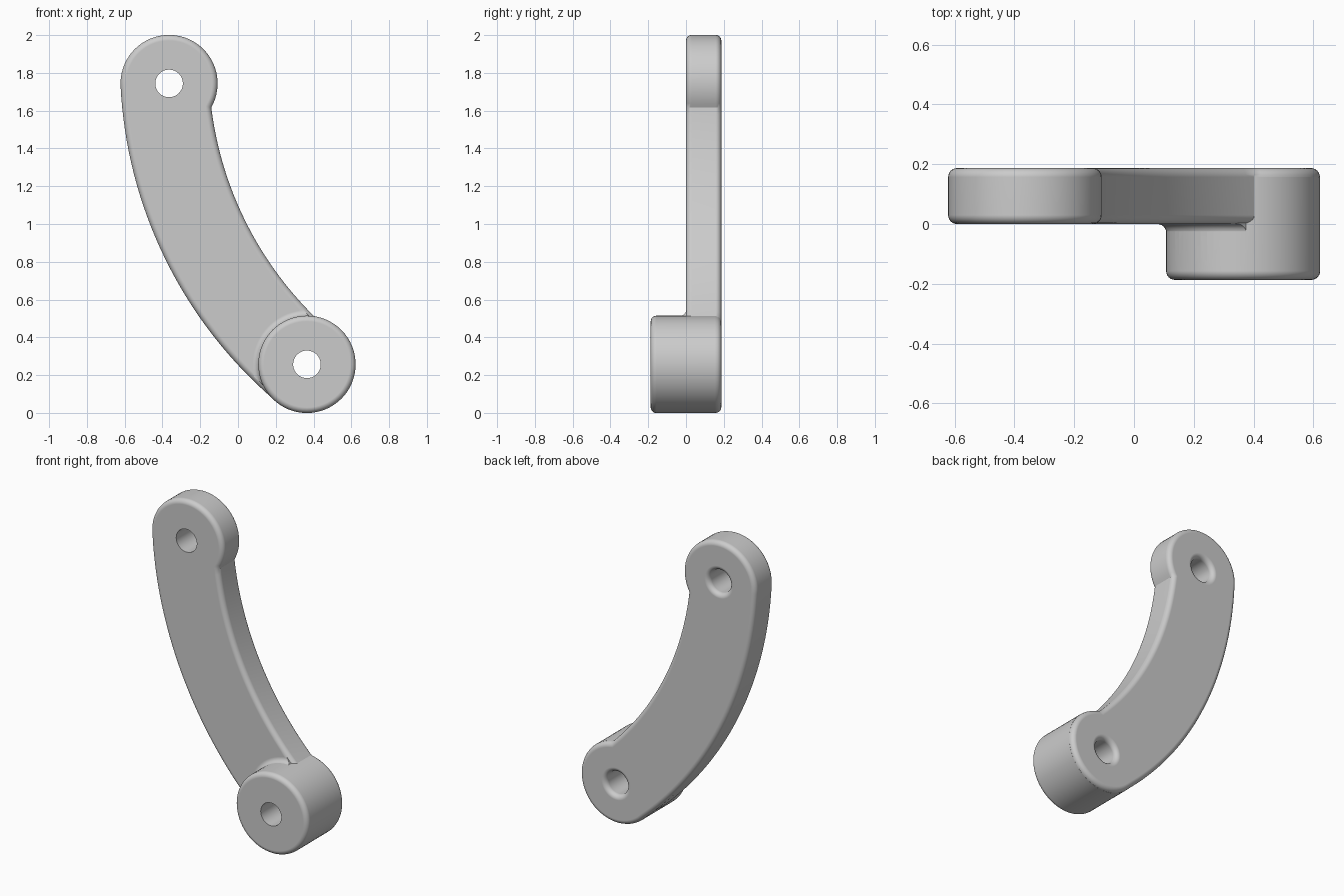
import bpy, bmesh
from math import sin, cos, pi, atan2, acos, asin, hypot, radians

cube = bpy.data.objects.get("Cube")
if cube:
    bpy.data.objects.remove(cube, do_unlink=True)

# Main dimensions: pivots and arc centre in the XZ plane
TOP, BOTTOM = (-0.365, 1.744), (0.365, 0.257)
CENTRE = (1.72, 1.847)
R = hypot(TOP[0] - CENTRE[0], TOP[1] - CENTRE[1])
END_R, INNER, THICK, ROUND = 0.257, 0.212, 0.187, 0.03
HOLE_R = 0.073

grey = bpy.data.materials.new("plain_grey")
grey.use_nodes = True
grey.diffuse_color = (0.6, 0.6, 0.6, 1)
grey.node_tree.nodes["Principled BSDF"].inputs["Base Color"].default_value = (0.6, 0.6, 0.6, 1)


def arc(c, r, a, b, n):
    """Points along an arc, without the last one."""
    steps = [a + (b - a) * i / n for i in range(n)]
    return [(c[0] + r * cos(t), c[1] + r * sin(t)) for t in steps]


def outline(inset):
    """Curved arm with two round ends, moved inwards by inset."""
    r, inner = END_R - inset, R - INNER + inset
    a_top, a_bot = [atan2(p[1] - CENTRE[1], p[0] - CENTRE[0]) % (2 * pi) for p in (TOP, BOTTOM)]
    phi = acos((R * R + r * r - inner * inner) / (2 * R * r))
    psi = asin(r * sin(phi) / inner)
    return (arc(TOP, r, a_top - pi - phi, a_top, 40)
            + arc(CENTRE, R + r, a_top, a_bot, 32)
            + arc(BOTTOM, r, a_bot, a_bot + pi + phi, 40)
            + arc(CENTRE, inner, a_bot - psi, a_top + psi, 32))


def loft(name, layers):
    """Solid from (y, ring of xz points) layers with flat caps."""
    bm = bmesh.new()
    rings = [[bm.verts.new((x, y, z)) for x, z in ring] for y, ring in layers]
    for a, b in zip(rings, rings[1:]):
        for i in range(len(a)):
            j = (i + 1) % len(a)
            bm.faces.new((a[i], a[j], b[j], b[i]))
    bm.faces.new(rings[0])
    bm.faces.new(rings[-1])
    bmesh.ops.recalc_face_normals(bm, faces=bm.faces)
    mesh = bpy.data.meshes.new(name)
    bm.to_mesh(mesh)
    bm.free()
    mesh.materials.append(grey)
    ob = bpy.data.objects.new(name, mesh)
    bpy.context.collection.objects.link(ob)
    return ob


def turned(name, centre, profile):
    """Round solid along y from (y, radius) pairs."""
    return loft(name, [(y, arc(centre, r, 0, 2 * pi, 64)) for y, r in profile])


def combine(ob, other, operation):
    mod = ob.modifiers.new(operation.lower(), 'BOOLEAN')
    mod.operation, mod.object, mod.solver = operation, other, 'EXACT'
    bpy.context.view_layer.objects.active = ob
    bpy.ops.object.modifier_apply(modifier=mod.name)
    bpy.data.objects.remove(other, do_unlink=True)


# Quarter-round steps: (depth from face, inset from side)
quarter = [(ROUND * (1 - sin(t)), ROUND * (1 - cos(t)))
           for t in [pi / 2 * i / 6 for i in range(7)]]
edge_in = quarter[::-1]

# Arm plate with rounded rims
arm = loft("lever_arm", [(d, outline(i)) for d, i in edge_in]
           + [(THICK - d, outline(i)) for d, i in quarter])

# Blend collar where the boss meets the arm, trimmed to the arm outline
collar = turned("boss_collar", BOTTOM,
                [(-ROUND - 0.004, END_R - 0.004)]
                + [(-ROUND + d, END_R + i) for d, i in
                   [(ROUND * sin(pi / 12 * k), ROUND * (1 - cos(pi / 12 * k))) for k in range(7)]]
                + [(0.02, END_R + ROUND)])
trim = loft("collar_trim", [(-0.1, outline(0.018)), (0.1, outline(0.018))])
combine(collar, trim, 'INTERSECT')
combine(arm, collar, 'UNION')

# Thick boss at the lower end
boss_r = END_R + 0.0006
boss = turned("lower_boss", BOTTOM, [(-THICK + d, boss_r - i) for d, i in edge_in]
              + [(THICK - ROUND, boss_r)])
combine(arm, boss, 'UNION')

# Pivot holes, eased at the back rim
for centre in (TOP, BOTTOM):
    drill = turned("hole_cutter", centre, [(-0.3, HOLE_R)]
                   + [(THICK - d, HOLE_R + i) for d, i in
                      [(ROUND * (1 - sin(pi / 12 * k)), ROUND * (1 - cos(pi / 12 * k))) for k in range(7)]]
                   + [(0.3, HOLE_R + ROUND)])
    combine(arm, drill, 'DIFFERENCE')

# Smooth shading with crisp edges and flat caps
bpy.ops.object.select_all(action='DESELECT')
arm.select_set(True)
bpy.context.view_layer.objects.active = arm
bpy.ops.object.shade_smooth_by_angle(angle=radians(30))
weighted = arm.modifiers.new("weighted_normals", 'WEIGHTED_NORMAL')
weighted.keep_sharp = True
